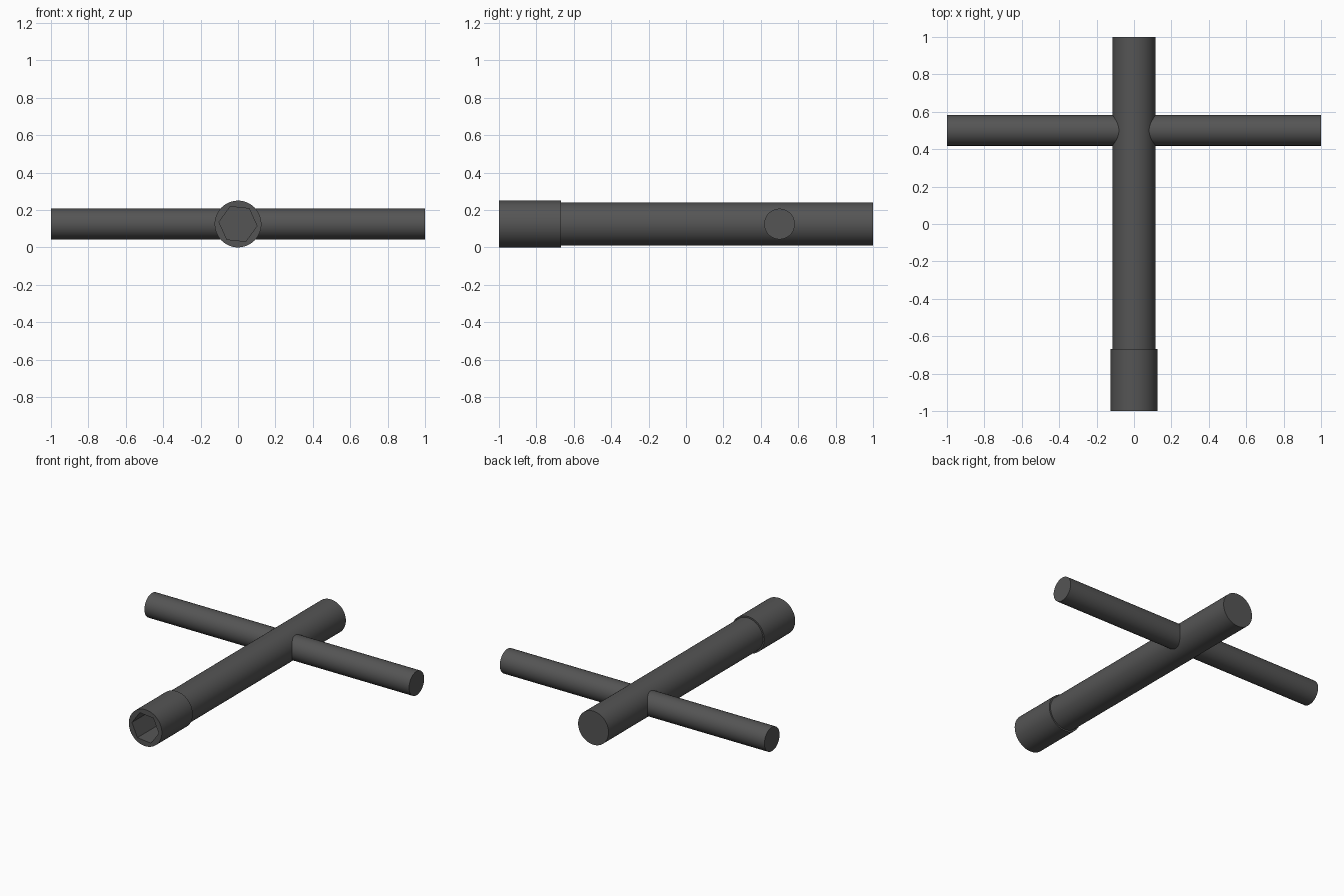
import bpy, bmesh
from math import pi, cos, sin, radians

if "Cube" in bpy.data.objects:
    bpy.data.objects.remove(bpy.data.objects["Cube"])

SIDES = 48
AXIS_Z = 0.125

steel = bpy.data.materials.new("dark_steel")
steel.diffuse_color = (0.09, 0.09, 0.09, 1)
steel.use_nodes = True
steel.node_tree.nodes["Principled BSDF"].inputs["Base Color"].default_value = steel.diffuse_color


def finish(obj):
    obj.data.materials.append(steel)
    bpy.ops.object.select_all(action='DESELECT')
    obj.select_set(True)
    bpy.context.view_layer.objects.active = obj
    bpy.ops.object.shade_smooth_by_angle(angle=radians(30))


def rod(name, radius, length, location, rotation):
    bpy.ops.mesh.primitive_cylinder_add(vertices=SIDES, radius=radius, depth=length,
                                        location=location, rotation=rotation)
    obj = bpy.context.object
    obj.name = name
    finish(obj)


def ring(bm, y, radius, hexagonal=False):
    verts = []
    for i in range(SIDES):
        a = 2 * pi * i / SIDES
        r = radius
        if hexagonal:
            r *= cos(pi / 6) / cos(a % (pi / 3) - pi / 6)
        turn = a - radians(6)
        verts.append(bm.verts.new((r * cos(turn), y, AXIS_Z + r * sin(turn))))
    return verts


# Main shaft and sideways handle
rod("shaft", 0.115, 1.68, (0, 0.16, AXIS_Z), (pi / 2, 0, 0))
rod("cross_handle", 0.082, 2.0, (0, 0.5, AXIS_Z), (0, pi / 2, 0))

# Socket with a hexagonal recess in its front end
bm = bmesh.new()
rings = [ring(bm, -0.667, 0.125), ring(bm, -1.0, 0.125),
         ring(bm, -1.0, 0.102, True), ring(bm, -0.69, 0.102, True)]
for a, b in zip(rings, rings[1:]):
    for i in range(SIDES):
        j = (i + 1) % SIDES
        bm.faces.new((a[i], a[j], b[j], b[i]))
bm.faces.new(rings[0])
bm.faces.new(rings[-1])
bmesh.ops.recalc_face_normals(bm, faces=bm.faces)
mesh = bpy.data.meshes.new("hex_socket")
bm.to_mesh(mesh)
bm.free()
socket = bpy.data.objects.new("hex_socket", mesh)
bpy.context.collection.objects.link(socket)
finish(socket)
